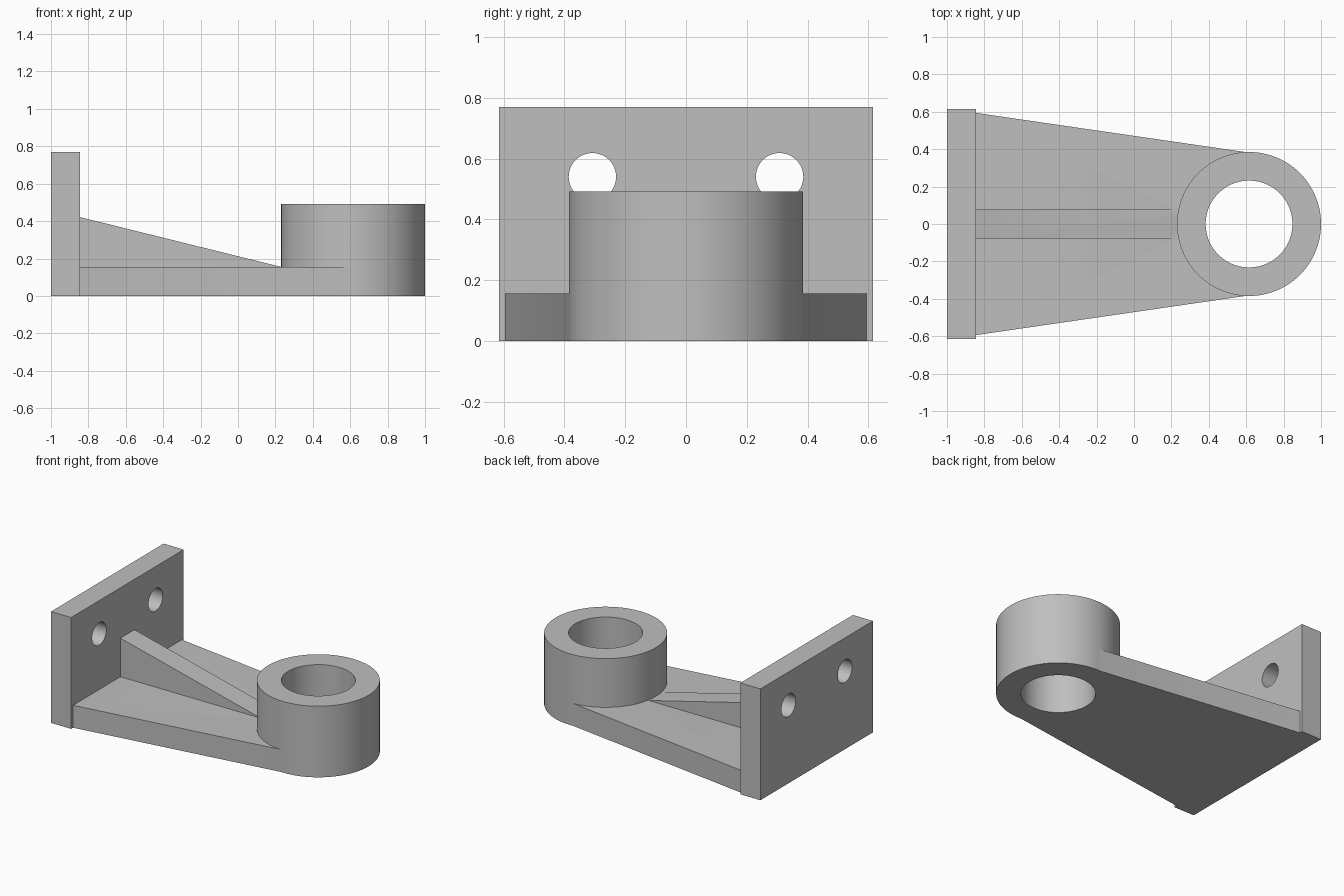
import bpy, bmesh, math
from mathutils import Matrix, Vector

cube = bpy.data.objects.get("Cube")
if cube:
    bpy.data.objects.remove(cube, do_unlink=True)

metal = bpy.data.materials.new("plain grey metal")
metal.use_nodes = True
GREY = (0.52, 0.52, 0.52, 1)
metal.diffuse_color = GREY
metal.node_tree.nodes["Principled BSDF"].inputs["Base Color"].default_value = GREY


def add_object(name, bm):
    bmesh.ops.recalc_face_normals(bm, faces=bm.faces)
    mesh = bpy.data.meshes.new(name)
    bm.to_mesh(mesh)
    bm.free()
    mesh.materials.append(metal)
    obj = bpy.data.objects.new(name, mesh)
    bpy.context.collection.objects.link(obj)
    return obj


def prism(name, profile, offset):
    """Extrude a closed 3D outline along an offset."""
    bm = bmesh.new()
    face = bm.faces.new([bm.verts.new(p) for p in profile])
    out = bmesh.ops.extrude_face_region(bm, geom=[face], use_keep_orig=True)
    verts = [v for v in out["geom"] if isinstance(v, bmesh.types.BMVert)]
    bmesh.ops.translate(bm, verts=verts, vec=Vector(offset))
    return add_object(name, bm)


def cylinder(name, radius, depth, centre, axis="Z", sides=96):
    bm = bmesh.new()
    turn = Matrix.Rotation(math.pi / 2, 4, "Y") if axis == "X" else Matrix()
    bmesh.ops.create_cone(bm, cap_ends=True, segments=sides, radius1=radius,
                          radius2=radius, depth=depth,
                          matrix=Matrix.Translation(centre) @ turn)
    return add_object(name, bm)


def combine(target, tool, operation):
    mod = target.modifiers.new(operation, "BOOLEAN")
    mod.operation = operation
    mod.solver = "EXACT"
    mod.object = tool
    bpy.context.view_layer.objects.active = target
    bpy.ops.object.modifier_apply(modifier=mod.name)
    bpy.data.objects.remove(tool, do_unlink=True)


BACK, PLATE_X, PLATE_Y, PLATE_Z = -1, -0.846, 0.615, 0.77
BOSS_X, BOSS_R, BORE_R, BOSS_Z = 0.615, 0.385, 0.232, 0.492
WEB_Z, RIB_Y = 0.155, 0.077

# Upright mounting plate
bracket = prism("mounting_bracket",
                [(BACK, -PLATE_Y, 0), (PLATE_X, -PLATE_Y, 0),
                 (PLATE_X, PLATE_Y, 0), (BACK, PLATE_Y, 0)], (0, 0, PLATE_Z))

# Tapered floor web
web = prism("tapered_web",
            [(-0.9, -0.602, 0), (0.6, -0.384, 0), (0.6, 0.384, 0), (-0.9, 0.602, 0)],
            (0, 0, WEB_Z))
combine(bracket, web, "UNION")

# Bearing boss
boss = cylinder("bearing_boss", BOSS_R, BOSS_Z, (BOSS_X, 0, BOSS_Z / 2))
combine(bracket, boss, "UNION")

# Sloping centre rib
rib = prism("centre_rib",
            [(-0.9, -RIB_Y, 0.05), (0.3, -RIB_Y, 0.05),
             (0.3, -RIB_Y, 0.138), (-0.9, -RIB_Y, 0.435)], (0, 2 * RIB_Y, 0))
combine(bracket, rib, "UNION")

# Boss bore and the two bolt holes
combine(bracket, cylinder("bore_cutter", BORE_R, 2, (BOSS_X, 0, 0)), "DIFFERENCE")
for side in (-1, 1):
    hole = cylinder("bolt_hole_cutter", 0.078, 0.4,
                    (-0.92, side * 0.308, 0.54), "X", 48)
    combine(bracket, hole, "DIFFERENCE")

# Smooth the round walls, keep machined edges sharp
bpy.ops.object.select_all(action="DESELECT")
bracket.select_set(True)
bpy.context.view_layer.objects.active = bracket
bpy.ops.object.shade_smooth_by_angle(angle=math.radians(20))
